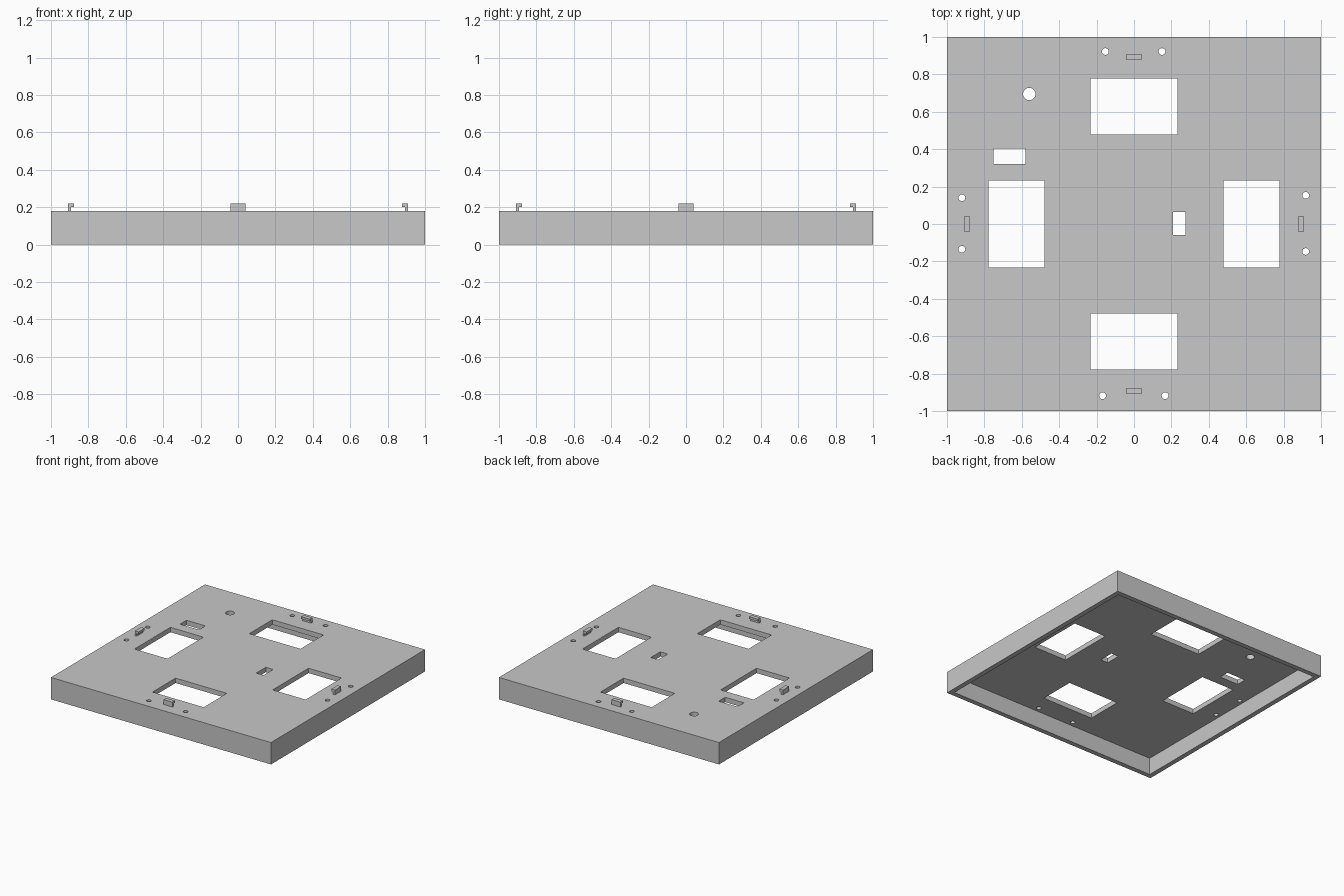
import bpy
import bmesh
from math import pi
from mathutils import Matrix, Vector

cube = bpy.data.objects.get("Cube")
if cube:
    bpy.data.objects.remove(cube, do_unlink=True)

HEIGHT, WALL, TOP = 0.18, 0.04, 0.04

grey = bpy.data.materials.new("plain grey")
grey.use_nodes = True
grey.diffuse_color = (0.58, 0.58, 0.58, 1)
grey.node_tree.nodes["Principled BSDF"].inputs["Base Color"].default_value = grey.diffuse_color


def add_box(bm, low, high):
    low, high = Vector(low), Vector(high)
    matrix = Matrix.Translation((low + high) / 2) @ Matrix.Diagonal((*(high - low), 1))
    bmesh.ops.create_cube(bm, size=1, matrix=matrix)


def add_drill(bm, x, y, radius):
    bmesh.ops.create_cone(bm, cap_ends=True, segments=32, radius1=radius, radius2=radius,
                          depth=0.2, matrix=Matrix.Translation((x, y, HEIGHT)))


def make_object(name, bm):
    mesh = bpy.data.meshes.new(name)
    bm.to_mesh(mesh)
    bm.free()
    mesh.materials.append(grey)
    obj = bpy.data.objects.new(name, mesh)
    bpy.context.collection.objects.link(obj)
    return obj


# Solid slab for the tray
bm = bmesh.new()
add_box(bm, (-1, -1, 0), (1, 1, HEIGHT))
tray = make_object("tray", bm)

# Cavity that leaves the underside open
bm = bmesh.new()
inner = 1 - WALL
add_box(bm, (-inner, -inner, -0.1), (inner, inner, HEIGHT - TOP))
cavity = make_object("cavity_cutter", bm)

# Openings through the top plate
bm = bmesh.new()
windows = [(-0.233, s * 0.628 - 0.15, 0.233, s * 0.628 + 0.15) for s in (-1, 1)]
windows += [(y0, x0, y1, x1) for x0, y0, x1, y1 in windows]
windows += [(-0.751, 0.32, -0.58, 0.404), (0.208, -0.06, 0.275, 0.064)]
for x0, y0, x1, y1 in windows:
    add_box(bm, (x0, y0, 0.08), (x1, y1, 0.28))
add_drill(bm, -0.56, 0.695, 0.033)
for x, y in ((-0.153, 0.922), (0.15, 0.922), (-0.168, -0.918), (0.166, -0.918),
             (-0.92, 0.14), (-0.92, -0.135), (0.918, 0.153), (0.918, -0.147)):
    add_drill(bm, x, y, 0.018)
openings = make_object("opening_cutter", bm)

# Cut the tray, then discard the cutters
for cutter in (cavity, openings):
    mod = tray.modifiers.new(cutter.name, 'BOOLEAN')
    mod.operation = 'DIFFERENCE'
    mod.solver = 'EXACT'
    mod.object = cutter
bpy.context.view_layer.update()
cut = tray.evaluated_get(bpy.context.evaluated_depsgraph_get())
result = bpy.data.meshes.new_from_object(cut)
tray.modifiers.clear()
tray.data = result
for cutter in (cavity, openings):
    bpy.data.objects.remove(cutter, do_unlink=True)

# Hooked clips, one per side, with lips facing the centre
profile = [(0.909, HEIGHT), (0.909, 0.22), (0.876, 0.22),
           (0.876, 0.202), (0.893, 0.202), (0.893, HEIGHT)]
for i, side in enumerate(("left", "back", "right", "front")):
    bm = bmesh.new()
    face = bm.faces.new([bm.verts.new((x, -0.04, z)) for x, z in profile])
    extruded = bmesh.ops.extrude_face_region(bm, geom=[face])["geom"]
    bmesh.ops.translate(bm, vec=(0, 0.08, 0),
                        verts=[g for g in extruded if isinstance(g, bmesh.types.BMVert)])
    bmesh.ops.recalc_face_normals(bm, faces=bm.faces)
    bm.transform(Matrix.Rotation(i * pi / 2, 4, 'Z'))
    make_object(side + "_clip", bm)
